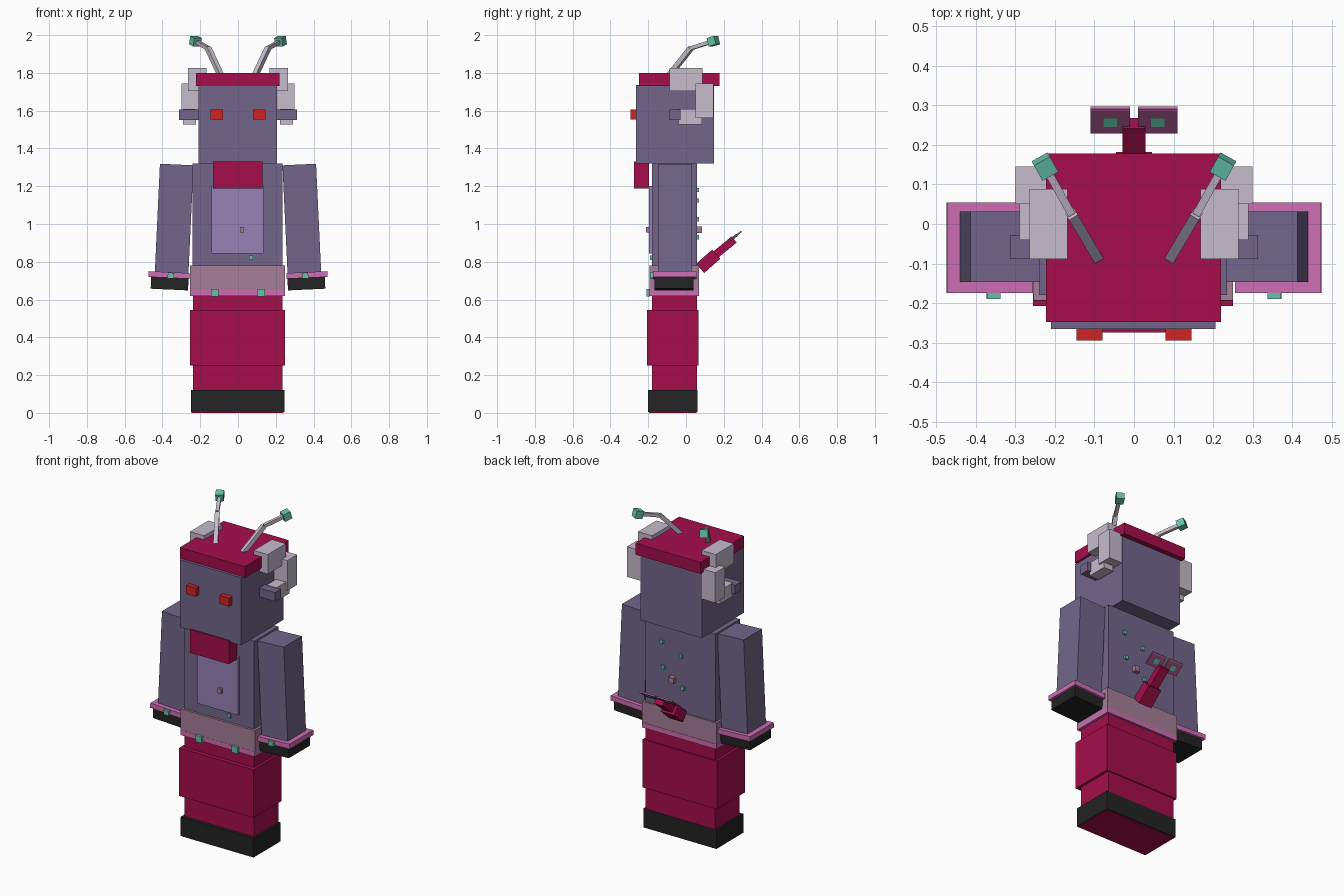
import bpy
from mathutils import Matrix, Vector

cube = bpy.data.objects.get("Cube")
if cube:
    bpy.data.objects.remove(cube, do_unlink=True)


def material(name, hex_code):
    rgb = [int(hex_code[i:i + 2], 16) / 255 for i in (0, 2, 4)]
    lin = [c / 12.92 if c <= 0.04045 else ((c + 0.055) / 1.055) ** 2.4 for c in rgb]
    m = bpy.data.materials.new(name)
    m.use_nodes = True
    m.diffuse_color = (*lin, 1)
    m.node_tree.nodes["Principled BSDF"].inputs["Base Color"].default_value = (*lin, 1)
    return m


PURPLE = material("dusky purple", "72668A")
LAVENDER = material("lavender", "9682B6")
CRIMSON = material("crimson", "A60E4B")
PINK = material("pink", "CE6EB2")
MAUVE = material("mauve", "A67E98")
BLACK = material("black", "232323")
RED = material("red", "D02424")
TEAL = material("teal", "66C2AA")
GREY = material("pale grey", "C6BCCC")
PLUM = material("plum", "9A5080")

FACES = [(0, 1, 3, 2), (4, 6, 7, 5), (0, 4, 5, 1), (2, 3, 7, 6), (0, 2, 6, 4), (1, 5, 7, 3)]


def block(name, size, matrix, mat):
    """Box of a given size placed by a matrix."""
    verts = [matrix @ Vector((x * size[0], y * size[1], z * size[2]))
             for x in (-.5, .5) for y in (-.5, .5) for z in (-.5, .5)]
    mesh = bpy.data.meshes.new(name)
    mesh.from_pydata(verts, [], FACES)
    mesh.materials.append(mat)
    obj = bpy.data.objects.new(name, mesh)
    bpy.context.collection.objects.link(obj)
    return obj


def box(name, x, y, z, mat):
    """Upright box from its x, y and z ranges."""
    size = [r[1] - r[0] for r in (x, y, z)]
    mid = Vector([(r[0] + r[1]) / 2 for r in (x, y, z)])
    return block(name, size, Matrix.Translation(mid), mat)


def pair(name, x, y, z, mat):
    """Upright box on both sides."""
    box("left_" + name, x, y, z, mat)
    box("right_" + name, (-x[1], -x[0]), y, z, mat)


def beam(name, a, b, width, depth, mat):
    """Box stretched between two points."""
    a, b = Vector(a), Vector(b)
    d = b - a
    rot = d.to_track_quat('Z', 'X' if abs(d.x) < 1e-6 else 'Y').to_matrix().to_4x4()
    if abs(d.x) < 1e-6:  # keep the width along x for beams in the middle plane
        n = d.normalized()
        rot = Matrix(((1, 0, 0), (0, n.z, n.y), (0, -n.y, n.z))).to_4x4()
    return block(name, (width, depth, d.length), Matrix.Translation((a + b) / 2) @ rot, mat)


# Legs and boots
box("legs", (-.238, .235), (-.18, .058), (.1, .64), CRIMSON)
box("shorts", (-.255, .25), (-.207, .065), (.25, .545), CRIMSON)
box("boots", (-.25, .247), (-.2, .06), (.004, .12), BLACK)
box("sole", (-.245, .242), (-.195, .055), (0, .005), CRIMSON)

# Torso, belly and belt
box("torso", (-.24, .235), (-.18, .058), (.64, 1.32), PURPLE)
box("belly_plate", (-.14, .135), (-.195, -.175), (.845, 1.2), LAVENDER)
box("belt", (-.254, .25), (-.194, .068), (.65, .78), MAUVE)
box("belt_trim", (-.255, .25), (-.195, .07), (.62, .651), PINK)
pair("belt_stud", (.102, .143), (-.21, -.19), (.615, .655), TEAL)
box("belly_button", (.01, .032), (-.212, -.19), (.955, .985), MAUVE)
box("belly_stud", (.057, .08), (-.19, -.175), (.81, .832), TEAL)

# Back studs
for i, (x, z) in enumerate([(.12, 1.18), (-.01, 1.125), (.11, 1.025), (-.023, .93)]):
    box(f"back_stud_{i + 1}", (x - .01, x + .01), (.05, .07), (z - .011, z + .011), TEAL)
box("back_button", (.026, .06), (.05, .085), (.952, .987), MAUVE)

# Head
box("head", (-.21, .206), (-.265, .147), (1.32, 1.735), PURPLE)
box("cap", (-.222, .22), (-.248, .178), (1.73, 1.8), CRIMSON)
box("snout", (-.133, .13), (-.274, -.195), (1.187, 1.33), CRIMSON)
pair("eye", (.08, .146), (-.294, -.26), (1.553, 1.605), RED)
pair("ear", (.2, .313), (-.088, -.028), (1.55, 1.605), PURPLE)

# Curled horns made of stepped blocks
pair("horn_top", (.168, .264), (-.088, .088), (1.705, 1.825), GREY)
pair("horn_back", (.208, .3), (.05, .145), (1.56, 1.745), GREY)
pair("horn_tip", (.223, .29), (-.04, .086), (1.527, 1.61), GREY)

for side, s in (("left", 1), ("right", -1)):
    # Antennae
    base, bend, tip = (s * .09, -.09, 1.785), (s * .158, .025, 1.93), (s * .225, .145, 1.968)
    beam(side + "_antenna_lower", base, bend, .026, .026, GREY)
    beam(side + "_antenna_upper", bend, tip, .02, .02, GREY)
    out = (Vector(tip) - Vector(bend)).normalized() * .023
    beam(side + "_antenna_tip", Vector(tip) - out, Vector(tip) + out, .046, .046, TEAL)

    # Arms, leaning slightly outward
    lean = Matrix.Rotation(-s * .047, 4, 'Y')
    for part, size, at, mat in (
            ("arm", (.178, .178, .58), (.338, -.058, 1.025), PURPLE),
            ("cuff", (.218, .23, .03), (.365, -.06, .73), PINK),
            ("hand", (.198, .205, .062), (.362, -.063, .684), BLACK),
            ("cuff_stud", (.034, .03, .03), (.355, -.175, .727), TEAL)):
        place = Matrix.Translation((s * at[0], at[1], at[2])) @ lean
        block(f"{side}_{part}", size, place, mat)

# Tail with a split fin
beam("tail_base", (0, .075, .765), (0, .16, .84), .09, .065, CRIMSON)
beam("tail_end", (0, .15, .832), (0, .255, .918), .058, .042, CRIMSON)
for side, s in (("left", 1), ("right", -1)):
    beam(side + "_tail_fin", (s * .06, .232, .912), (s * .06, .288, .957), .1, .008, PLUM)
    beam(side + "_tail_fin_edge", (s * .06, .288, .957), (s * .06, .294, .962), .1, .008, PINK)
    beam(side + "_tail_gem", (s * .06, .247, .924), (s * .06, .272, .944), .034, .014, TEAL)
